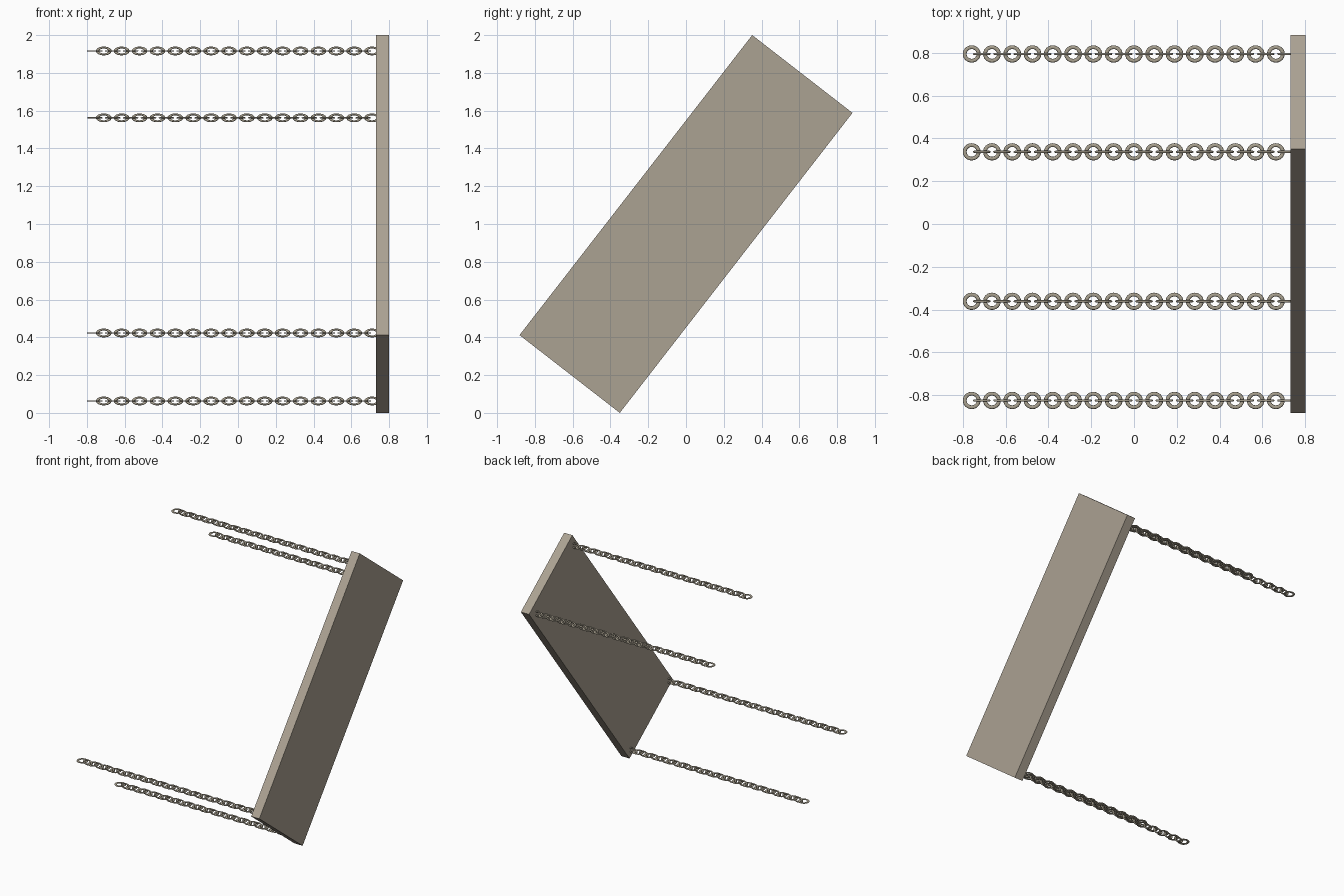
import bpy, math

if "Cube" in bpy.data.objects:
    bpy.data.objects.remove(bpy.data.objects["Cube"])


def paint(obj, name, color):
    mat = bpy.data.materials.new(name)
    mat.diffuse_color = (*color, 1)
    mat.use_nodes = True
    mat.node_tree.nodes["Principled BSDF"].inputs["Base Color"].default_value = mat.diffuse_color
    obj.data.materials.append(mat)


# Tilted plank: thin in x, long axis leaning in the y-z plane
bpy.ops.mesh.primitive_cube_add(size=1, location=(0.765, 0, 1))
board = bpy.context.object
board.name = "board"
board.scale = (0.07, 2.01, 0.672)
board.rotation_euler = (math.radians(52.2), 0, 0)
bpy.ops.object.transform_apply(location=False, rotation=True, scale=True)
paint(board, "weathered_wood", (0.41, 0.36, 0.29))


def make_link(name, scale, rot_x):
    """Flattened ring used as the master of one link type."""
    bpy.ops.mesh.primitive_torus_add(major_segments=24, minor_segments=10,
                                     major_radius=0.0325, minor_radius=0.009)
    link = bpy.context.object
    link.name = name
    link.scale = scale
    link.rotation_euler = (rot_x, 0, 0)
    bpy.ops.object.transform_apply(location=False, rotation=True, scale=True)
    bpy.ops.object.shade_smooth()
    paint(link, "chain_metal", (0.40, 0.36, 0.28))
    return link


flat = make_link("flat_link", (1, 0.97, 0.45), 0)
upright = make_link("upright_link", (1, 0.56, 0.6), math.pi / 2)

# Four chains, one near each corner of the board, alternating link types
corners = {"top": (0.337, 1.916), "back": (0.794, 1.562),
           "front": (-0.824, 0.423), "bottom": (-0.361, 0.063)}
step = 0.0947
for corner, (y, z) in corners.items():
    for i in range(16):
        for master, offset in ((flat, 0), (upright, step / 2)):
            link = bpy.data.objects.new(f"{corner}_chain_{master.name}_{i}", master.data)
            link.location = (-0.758 + i * step + offset, y, z)
            bpy.context.collection.objects.link(link)

for master in (flat, upright):
    bpy.data.objects.remove(master)
